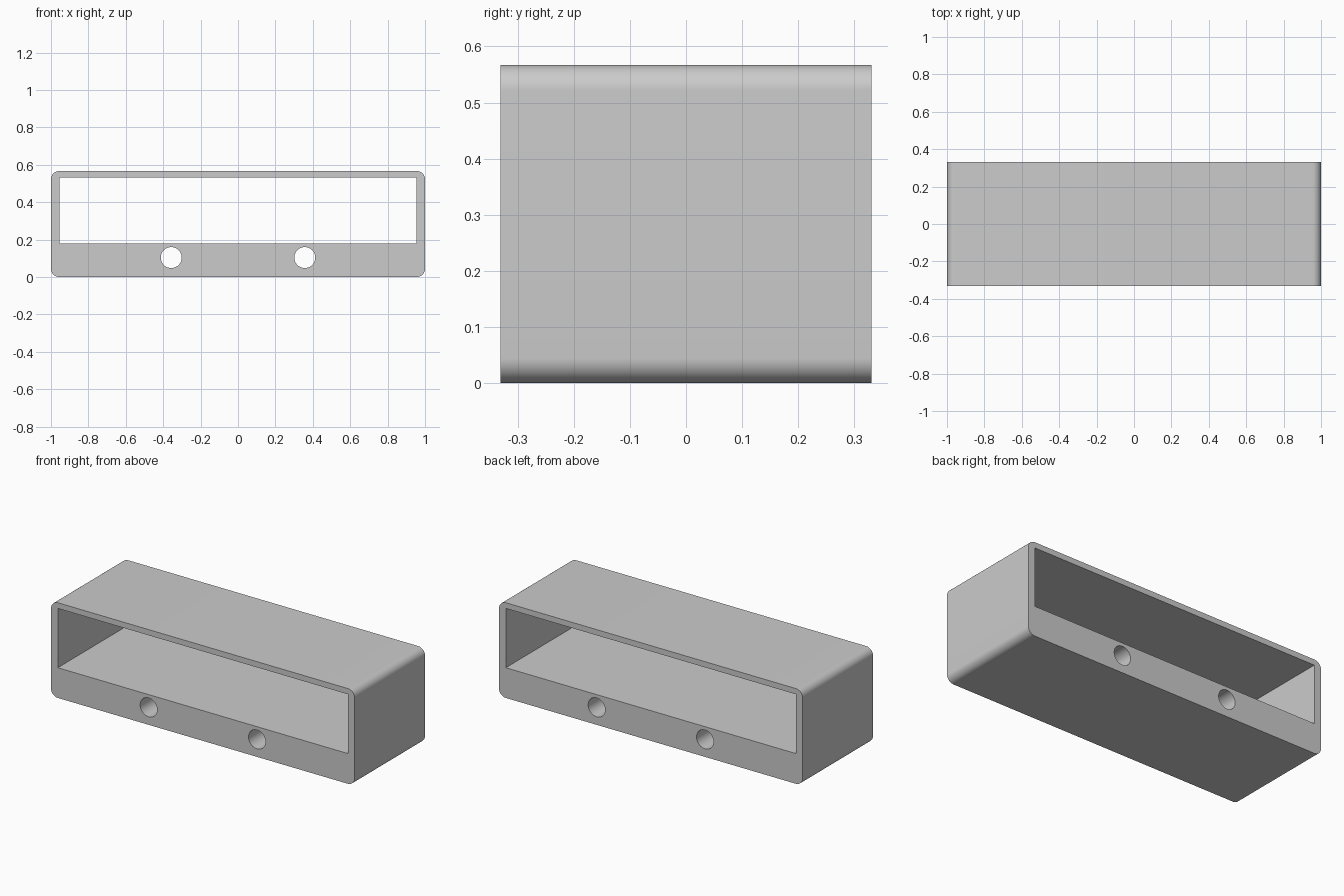
import bpy
import bmesh
from math import radians
from mathutils import Matrix

WIDTH, DEPTH, HEIGHT = 2.0, 0.662, 0.567
CORNER = 0.045

cube = bpy.data.objects.get("Cube")
if cube:
    bpy.data.objects.remove(cube, do_unlink=True)

grey = bpy.data.materials.new("light grey")
grey.use_nodes = True
colour = (0.6, 0.6, 0.6, 1)
grey.diffuse_color = colour
grey.node_tree.nodes["Principled BSDF"].inputs["Base Color"].default_value = colour


def add_object(name, bm):
    mesh = bpy.data.meshes.new(name)
    bm.to_mesh(mesh)
    bm.free()
    mesh.materials.append(grey)
    obj = bpy.data.objects.new(name, mesh)
    bpy.context.collection.objects.link(obj)
    return obj


def block(name, size, z, radius=0):
    bm = bmesh.new()
    bmesh.ops.create_cube(bm, size=1)
    bmesh.ops.scale(bm, vec=size, verts=bm.verts)
    bmesh.ops.translate(bm, vec=(0, 0, z), verts=bm.verts)
    if radius:
        # Round only the edges that run front to back
        long_edges = [e for e in bm.edges
                      if abs(e.verts[0].co.y - e.verts[1].co.y) > 0.1]
        bmesh.ops.bevel(bm, geom=long_edges, offset=radius, offset_type='OFFSET',
                        segments=12, profile=0.5, affect='EDGES')
    return add_object(name, bm)


def rod(name, x, z, radius):
    bm = bmesh.new()
    turn = Matrix.Translation((x, 0, z)) @ Matrix.Rotation(radians(90), 4, 'X')
    bmesh.ops.create_cone(bm, cap_ends=True, segments=48, radius1=radius,
                          radius2=radius, depth=1, matrix=turn)
    return add_object(name, bm)


# Rounded outer case, with its opening and two round channels cut through
case = block("case", (WIDTH, DEPTH, HEIGHT), HEIGHT / 2, CORNER)
cutters = [block("opening_cutter", (1.91, 1, 0.353), 0.3565)]
for side, x in (("right", -0.357), ("left", 0.357)):
    cutters.append(rod(side + "_channel_cutter", x, 0.104, 0.056))

for cutter in cutters:
    cut = case.modifiers.new(cutter.name, 'BOOLEAN')
    cut.operation = 'DIFFERENCE'
    cut.solver = 'EXACT'
    cut.object = cutter

# Keep the cut result and drop the cutters
bpy.context.view_layer.update()
result = bpy.data.meshes.new_from_object(
    case.evaluated_get(bpy.context.evaluated_depsgraph_get()))
case.modifiers.clear()
case.data = result
for cutter in cutters:
    bpy.data.objects.remove(cutter, do_unlink=True)

# Smooth corners and channels, crisp rims
bpy.ops.object.select_all(action='DESELECT')
case.select_set(True)
bpy.context.view_layer.objects.active = case
bpy.ops.object.shade_smooth_by_angle(angle=radians(30))
